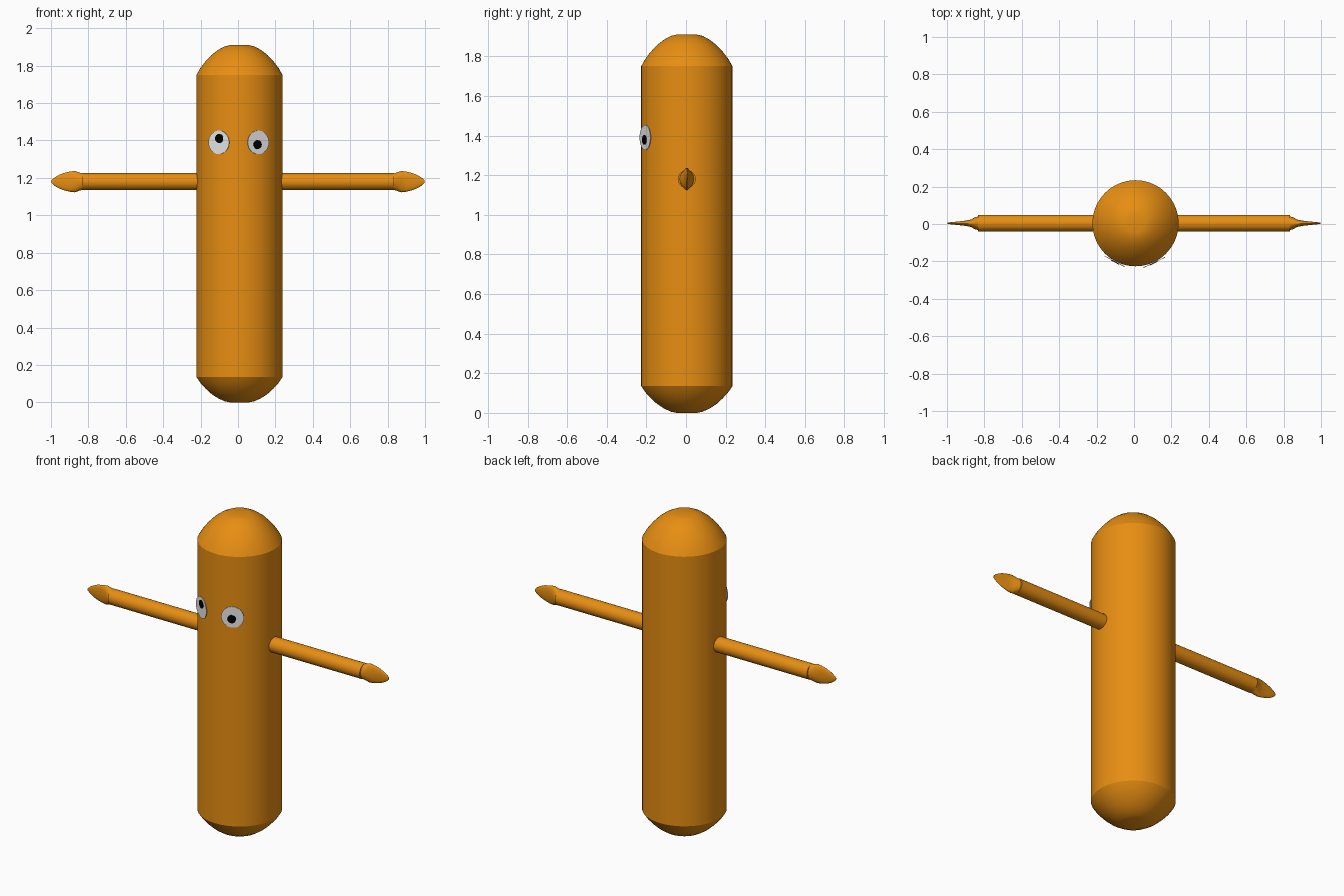
import bpy, bmesh, math
from mathutils import Matrix, Vector

if "Cube" in bpy.data.objects:
    bpy.data.objects.remove(bpy.data.objects["Cube"])


def material(name, rgb):
    m = bpy.data.materials.new(name)
    m.diffuse_color = (*rgb, 1)
    m.use_nodes = True
    m.node_tree.nodes["Principled BSDF"].inputs["Base Color"].default_value = m.diffuse_color
    return m


ORANGE = material("orange", (0.8, 0.27, 0.006))
WHITE = material("white", (0.8, 0.8, 0.8))
BLACK = material("black", (0.0, 0.0, 0.0))
CX, CY, R = 0.008, 0.004, 0.23      # body axis and radius


def loft(name, rings, mat, matrix, sides=32, angle=25):
    """Skin elliptical rings (height, half width, half depth) along local z."""
    bm = bmesh.new()
    loops = []
    for h, a, b in rings:
        loops.append([bm.verts.new((a * math.cos(t), b * math.sin(t), h))
                      for t in (2 * math.pi * i / sides for i in range(sides))])
    for lo, hi in zip(loops, loops[1:]):
        for i in range(sides):
            j = (i + 1) % sides
            bm.faces.new((lo[i], lo[j], hi[j], hi[i]))
    bm.faces.new(loops[0][::-1])
    bm.faces.new(loops[-1])
    bm.transform(matrix)
    bmesh.ops.recalc_face_normals(bm, faces=bm.faces)
    me = bpy.data.meshes.new(name)
    bm.to_mesh(me)
    bm.free()
    me.materials.append(mat)
    ob = bpy.data.objects.new(name, me)
    bpy.context.collection.objects.link(ob)
    bpy.ops.object.select_all(action='DESELECT')
    ob.select_set(True)
    bpy.context.view_layer.objects.active = ob
    bpy.ops.object.shade_smooth_by_angle(angle=math.radians(angle))
    return ob


# Body: straight tube with a rounded cap at both ends
cap = [(0.0, 0.05), (0.006, 0.08), (0.022, 0.115), (0.045, 0.15),
       (0.075, 0.183), (0.105, 0.21), (0.135, R)]
profile = [(h, r, r) for h, r in cap]
top = [(1.91 - h * 1.18, r, r) for h, r in reversed(cap)]
loft("body", profile + top, ORANGE, Matrix.Translation((CX, CY, 0)), 64)

# Arms with flattened, pointed hands
arm = [(0.1, .045, .045), (0.835, .045, .045)]
hand = [(0.82, .04, .04), (0.85, .032, .049), (0.872, .02, .057),
        (0.9, .014, .054), (0.935, .010, .045), (0.965, .007, .032),
        (0.985, .005, .019), (0.998, .003, .006)]
for side, s in (("left", -1), ("right", 1)):
    # local x -> y, local y -> z, local z -> outward x
    m = Matrix(((0, 0, s, 0), (1, 0, 0, CY), (0, 1, 0, 1.18), (0, 0, 0, 1)))
    loft(side + "_arm", arm, ORANGE, m)
    loft(side + "_hand", hand, ORANGE, m, 24, 40)


# Eyes: thin discs tangent to the body, with off-centre pupils
def eye(side, x, pupil_x, pupil_z):
    a = math.asin((x - CX) / 0.232)
    normal = Vector((math.sin(a), -math.cos(a), 0))
    across = Vector((math.cos(a), math.sin(a), 0))
    centre = Vector((CX, CY, 1.39)) + normal * 0.231
    frame = Matrix((across, Vector((0, 0, 1)), normal)).transposed().to_4x4()
    loft(side + "_eye", [(0, .063, .063), (0.003, .063, .063)], WHITE,
         Matrix.Translation(centre) @ frame)
    spot = centre + across * pupil_x + Vector((0, 0, pupil_z))
    loft(side + "_pupil", [(0.001, .024, .024), (0.006, .024, .024)], BLACK,
         Matrix.Translation(spot) @ frame, 24)


eye("left", -0.102, 0.003, 0.021)
eye("right", 0.108, -0.005, -0.012)
